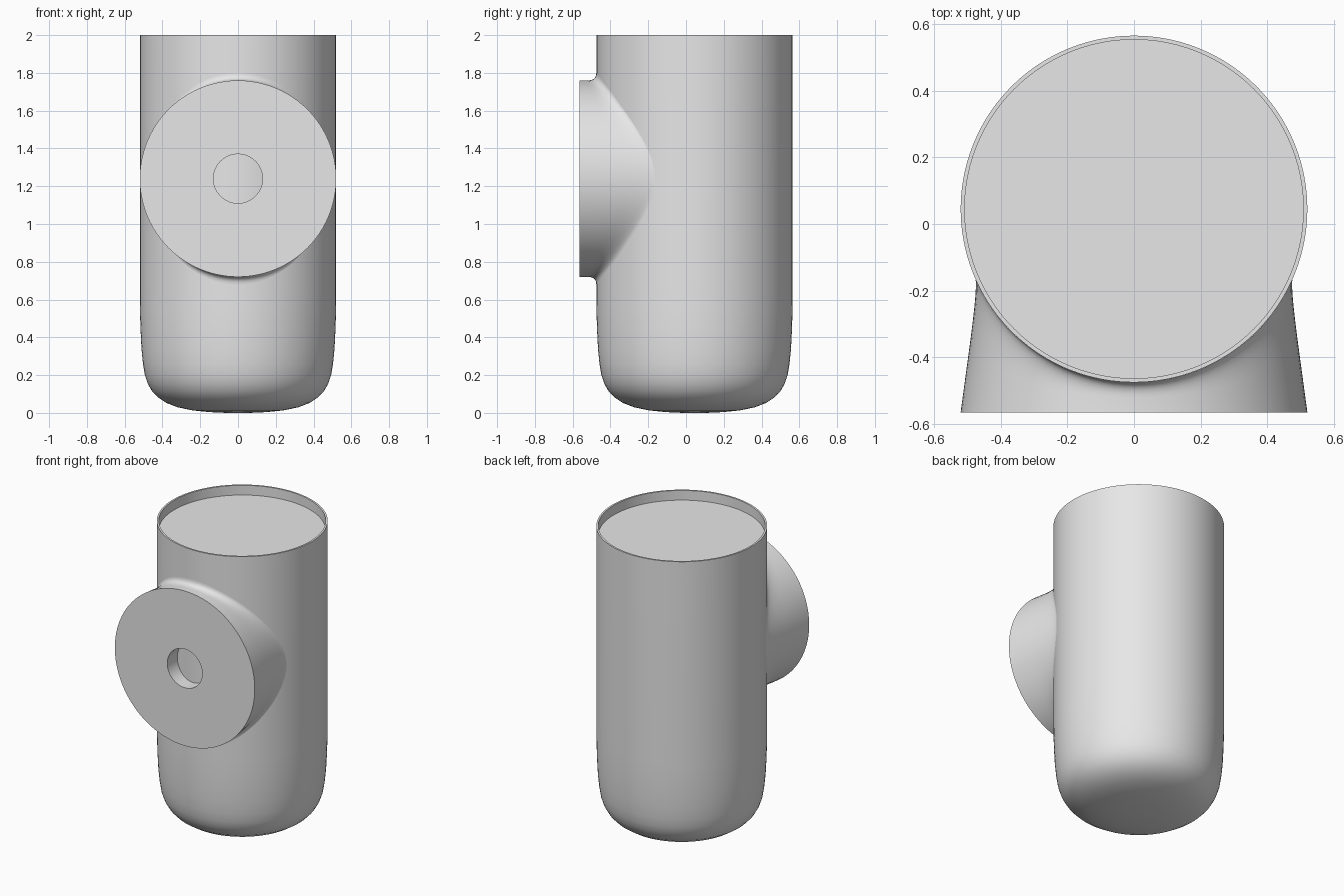
import bpy
import bmesh
from math import cos, sin, pi, sqrt, radians
from mathutils import Vector

cube = bpy.data.objects.get("Cube")
if cube:
    bpy.data.objects.remove(cube, do_unlink=True)

SEGS = 96
R = 0.52          # body and flange radius
BODY_Y = 0.045    # body axis
FACE_Y = -0.565   # flange face
PORT_Z = 1.24     # port axis height
ANGLES = [2 * pi * i / SEGS for i in range(SEGS)]

grey = bpy.data.materials.new("light_grey")
grey.use_nodes = True
grey.diffuse_color = (0.8, 0.8, 0.8, 1)
grey.node_tree.nodes["Principled BSDF"].inputs["Base Color"].default_value = (0.8, 0.8, 0.8, 1)


def loft(name, rings, cap_start=False, cap_end=False):
    """Skin a list of closed rings into a smooth object with sharp edges kept."""
    bm = bmesh.new()
    loops = [[bm.verts.new(p) for p in ring] for ring in rings]
    for a, b in zip(loops, loops[1:]):
        for i in range(SEGS):
            j = (i + 1) % SEGS
            bm.faces.new((a[i], a[j], b[j], b[i]))
    if cap_start:
        bm.faces.new(loops[0][::-1])
    if cap_end:
        bm.faces.new(loops[-1])
    bmesh.ops.recalc_face_normals(bm, faces=bm.faces)
    mesh = bpy.data.meshes.new(name)
    bm.to_mesh(mesh)
    bm.free()
    mesh.materials.append(grey)
    obj = bpy.data.objects.new(name, mesh)
    bpy.context.collection.objects.link(obj)
    bpy.ops.object.select_all(action='DESELECT')
    obj.select_set(True)
    bpy.context.view_layer.objects.active = obj
    bpy.ops.object.shade_smooth_by_angle(angle=radians(35))
    return obj


def level_ring(r, z):
    return [(r * cos(t), BODY_Y + r * sin(t), z) for t in ANGLES]


def port_ring(r, y):
    return [Vector((r * cos(t), y, PORT_Z + r * sin(t))) for t in ANGLES]


def on_body(rx, rz):
    """Ellipse projected onto the front of the body."""
    return [Vector((rx * cos(t), BODY_Y - sqrt(R * R - (rx * cos(t)) ** 2),
                    PORT_Z + rz * sin(t))) for t in ANGLES]


# Body: rounded base, straight wall, thin rim and recessed top
base = [(0.06, 0.0), (0.15, 0.004), (0.24, 0.013), (0.32, 0.03), (0.38, 0.053),
        (0.425, 0.083), (0.455, 0.115), (0.478, 0.155), (0.493, 0.2),
        (0.503, 0.26), (0.511, 0.34), (0.516, 0.44), (0.519, 0.54), (R, 0.64)]
wall = [(R, 2.0), (0.508, 2.0), (0.508, 1.935)]
loft("body", [level_ring(r, z) for r, z in base + wall], True, True)

# Port: short collar that blends into the body, with a central bore
rim = port_ring(R, FACE_Y)
corner = on_body(0.468, R)
foot = on_body(0.476, 0.56)
start = [a.lerp(b, 0.5) for a, b in zip(rim, corner)]
rings = [port_ring(0.13, -0.44), port_ring(0.13, FACE_Y), rim]
STEPS = 8
for k in range(STEPS + 1):
    u = k / STEPS
    rings.append([a.lerp(b, u).lerp(b.lerp(c, u), u)
                  for a, b, c in zip(start, corner, foot)])
loft("port_collar", rings)
